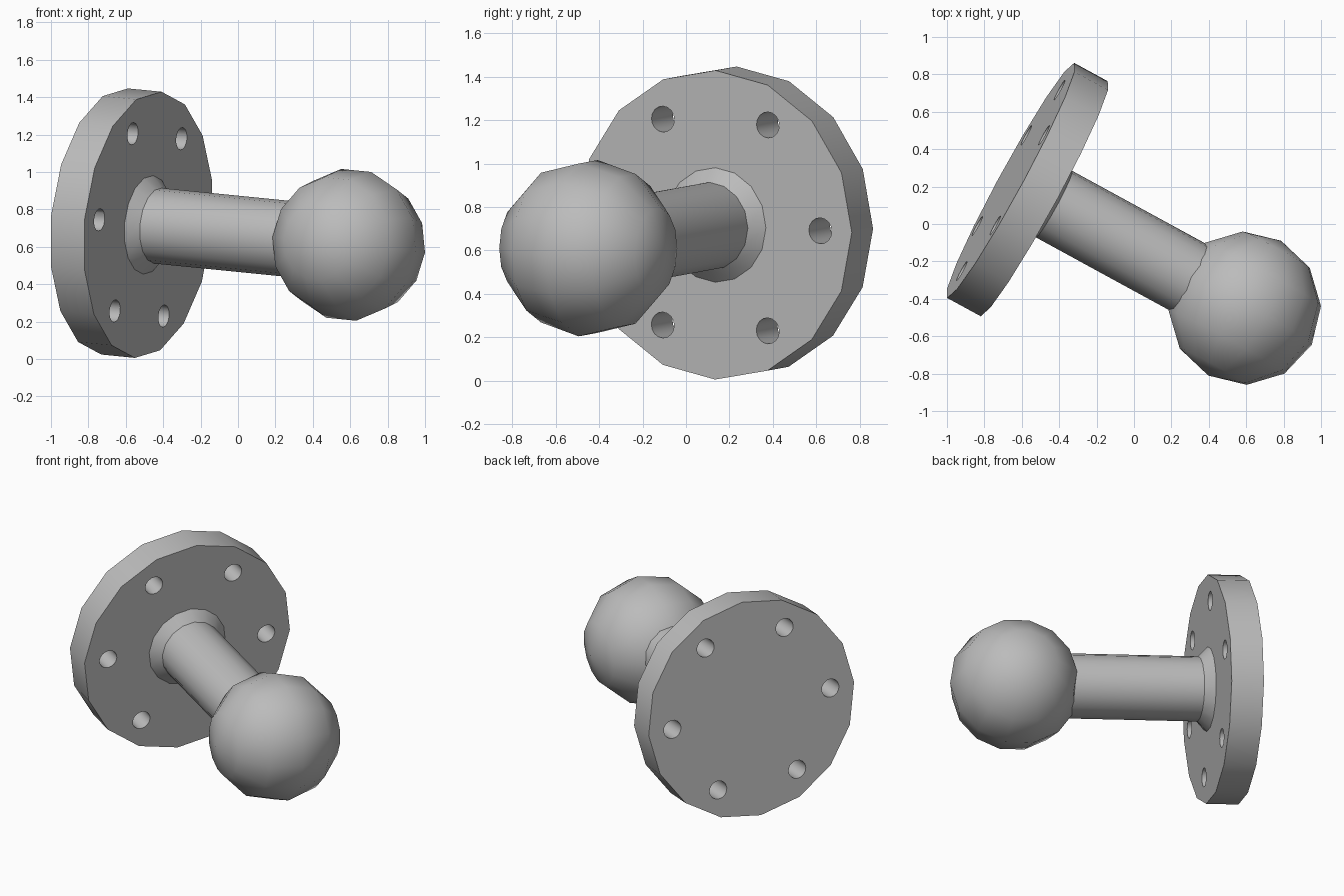
import bpy, bmesh
from math import radians, pi, cos, sin
from mathutils import Matrix, Vector

cube = bpy.data.objects.get("Cube")
if cube:
    bpy.data.objects.remove(cube, do_unlink=True)

# Frame of the tilted part: local z runs along the shaft from plate to ball
FACE = Vector((-0.48, 0.135, 0.717))
BALL = Vector((0.592, -0.45, 0.61))
axis = (BALL - FACE).normalized()
side = Vector((0, 0, 1)).cross(axis).normalized()
up = axis.cross(side)
FRAME = (Matrix.Translation(FACE)
         @ Matrix((side, up, axis)).transposed().to_4x4()
         @ Matrix.Rotation(radians(-2.8), 4, 'Z'))
REACH = (BALL - FACE).length
BALL_R, SHAFT_R, THICK = 0.41, 0.203, 0.205

grey = bpy.data.materials.new("plain grey")
grey.use_nodes = True
colour = (0.5, 0.5, 0.5, 1)
grey.diffuse_color = colour
grey.node_tree.nodes["Principled BSDF"].inputs["Base Color"].default_value = colour


def make(name, bm):
    mesh = bpy.data.meshes.new(name)
    bmesh.ops.recalc_face_normals(bm, faces=bm.faces)
    bm.to_mesh(mesh)
    bm.free()
    obj = bpy.data.objects.new(name, mesh)
    obj.matrix_world = FRAME
    mesh.materials.append(grey)
    bpy.context.collection.objects.link(obj)
    return obj


def cone(bm, r1, r2, z1, z2, sides, x=0, y=0):
    # First corner sits on the local x axis
    spot = Matrix.Translation((x, y, (z1 + z2) / 2))
    bmesh.ops.create_cone(bm, cap_ends=True, segments=sides, radius1=r1,
                          radius2=r2, depth=z2 - z1, matrix=spot)


def smooth(obj):
    bpy.ops.object.select_all(action='DESELECT')
    obj.select_set(True)
    bpy.context.view_layer.objects.active = obj
    bpy.ops.object.shade_smooth_by_angle(angle=radians(36))


# Mounting plate with a ring of six bolt holes
bm = bmesh.new()
cone(bm, 0.715, 0.715, -THICK, 0, 16)
plate = make("mounting_plate", bm)

bm = bmesh.new()
for i in range(6):
    a = i * pi / 3
    cone(bm, 0.06, 0.06, -THICK - 0.1, 0.1, 16, 0.55 * cos(a), 0.55 * sin(a))
cutter = make("bolt_hole_cutter", bm)
cutter.hide_render = True

cut = plate.modifiers.new("bolt_holes", 'BOOLEAN')
cut.operation = 'DIFFERENCE'
cut.solver = 'EXACT'
cut.object = cutter
bpy.context.view_layer.objects.active = plate
bpy.ops.object.modifier_apply(modifier=cut.name)
bpy.data.objects.remove(cutter, do_unlink=True)
smooth(plate)

# Chamfered collar where the shaft meets the plate
bm = bmesh.new()
cone(bm, 0.265, SHAFT_R, 0, 0.06, 16)
smooth(make("collar", bm))

# Shaft, ending inside the ball
bm = bmesh.new()
cone(bm, SHAFT_R, SHAFT_R, 0.06, REACH - 0.3, 16)
smooth(make("shaft", bm))

# Ball, with its poles across the shaft
bm = bmesh.new()
bmesh.ops.create_uvsphere(
    bm, u_segments=14, v_segments=6, radius=BALL_R,
    matrix=Matrix.Translation((0, 0, REACH)) @ Matrix.Rotation(pi / 2, 4, 'Y')
    @ Matrix.Rotation(pi / 2, 4, 'Z'))
smooth(make("ball", bm))
